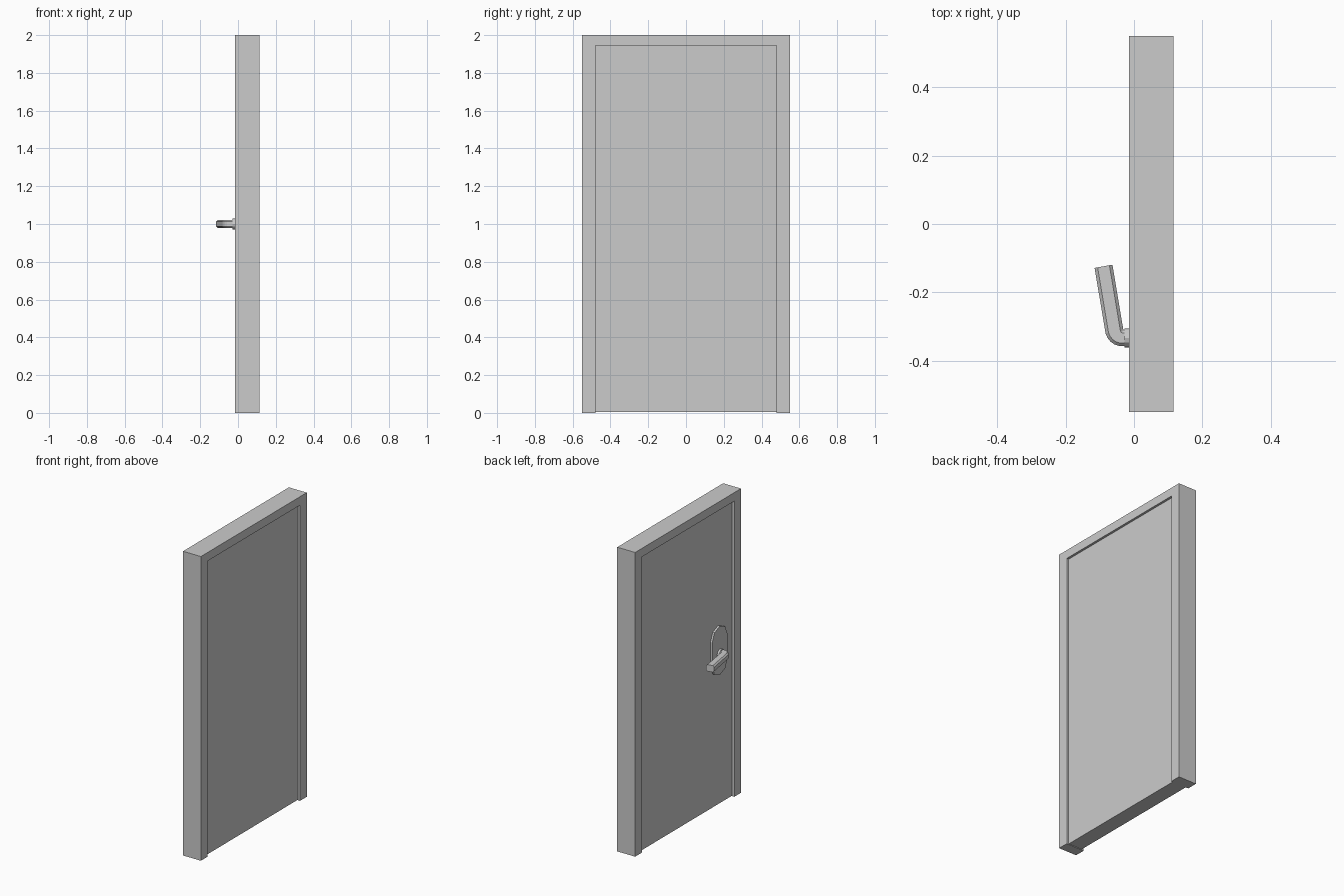
import bpy, bmesh
from math import cos, sin, pi, radians
from mathutils import Vector

if "Cube" in bpy.data.objects:
    bpy.data.objects.remove(bpy.data.objects["Cube"])


def finish(name, bm):
    bmesh.ops.remove_doubles(bm, verts=bm.verts, dist=0.0002)
    bmesh.ops.recalc_face_normals(bm, faces=bm.faces)
    mesh = bpy.data.meshes.new(name)
    bm.to_mesh(mesh)
    bm.free()
    obj = bpy.data.objects.new(name, mesh)
    bpy.context.collection.objects.link(obj)
    return obj


def loft(name, rings):
    bm = bmesh.new()
    loops = [[bm.verts.new(p) for p in ring] for ring in rings]
    n = len(loops[0])
    for a, b in zip(loops, loops[1:]):
        for i in range(n):
            j = (i + 1) % n
            bm.faces.new((a[i], a[j], b[j], b[i]))
    bm.faces.new(loops[0])
    bm.faces.new(loops[-1])
    return finish(name, bm)


def extrude_x(name, profile, x0, x1):
    return loft(name, [[(x, y, z) for y, z in profile] for x in (x0, x1)])


# Door frame: two jambs and a lintel as one U profile
half = [(0.55, 2.0), (0.55, 0.0), (0.48, 0.0), (0.48, 1.944)]
frame = half + [(-y, z) for y, z in reversed(half)]
extrude_x("door_frame", frame, -0.015, 0.115)

# Door leaf, recessed on both sides
extrude_x("door_leaf", [(-0.48, 0.004), (0.48, 0.004), (0.48, 1.944), (-0.48, 1.944)], 0.0, 0.1)

# Backplate with rounded ends
HY, HZ = -0.333, 1.0
R = 0.078
plate = []
for zc, start in ((1.10, 0), (0.935, pi)):
    plate += [(HY + R * cos(start + pi * i / 4), zc + R * sin(start + pi * i / 4))
              for i in range(5)]
extrude_x("handle_backplate", plate, -0.013, 0.002)

# Collar around the handle shaft
collar = [(HY + 0.028 * cos(2 * pi * i / 12), HZ + 0.028 * sin(2 * pi * i / 12)) for i in range(12)]
extrude_x("handle_collar", collar, -0.028, 0.0)


# Lever handle: chamfered section swept around the inner corner
def section(inner, outward, width):
    w, h, c = width, 0.022, 0.009
    outline = [(0, -h + c), (c, -h), (w - c, -h), (w, -h + c),
               (w, h - c), (w - c, h), (c, h), (0, h - c)]
    return [inner + outward * u + Vector((0, 0, v)) for u, v in outline]


pivot = Vector((-0.031, -0.31, HZ))
rings = [section(Vector((0, -0.31, HZ)), Vector((0, -1, 0)), 0.047)]
steps = 5
for i in range(steps + 1):
    a = radians(80) * i / steps
    rings.append(section(pivot, Vector((-sin(a), -cos(a), 0)), 0.047 + 0.006 * i / steps))
rings.append(section(Vector((-0.063, -0.119, HZ)), Vector((-sin(a), -cos(a), 0)), 0.053))
loft("lever_handle", rings)
